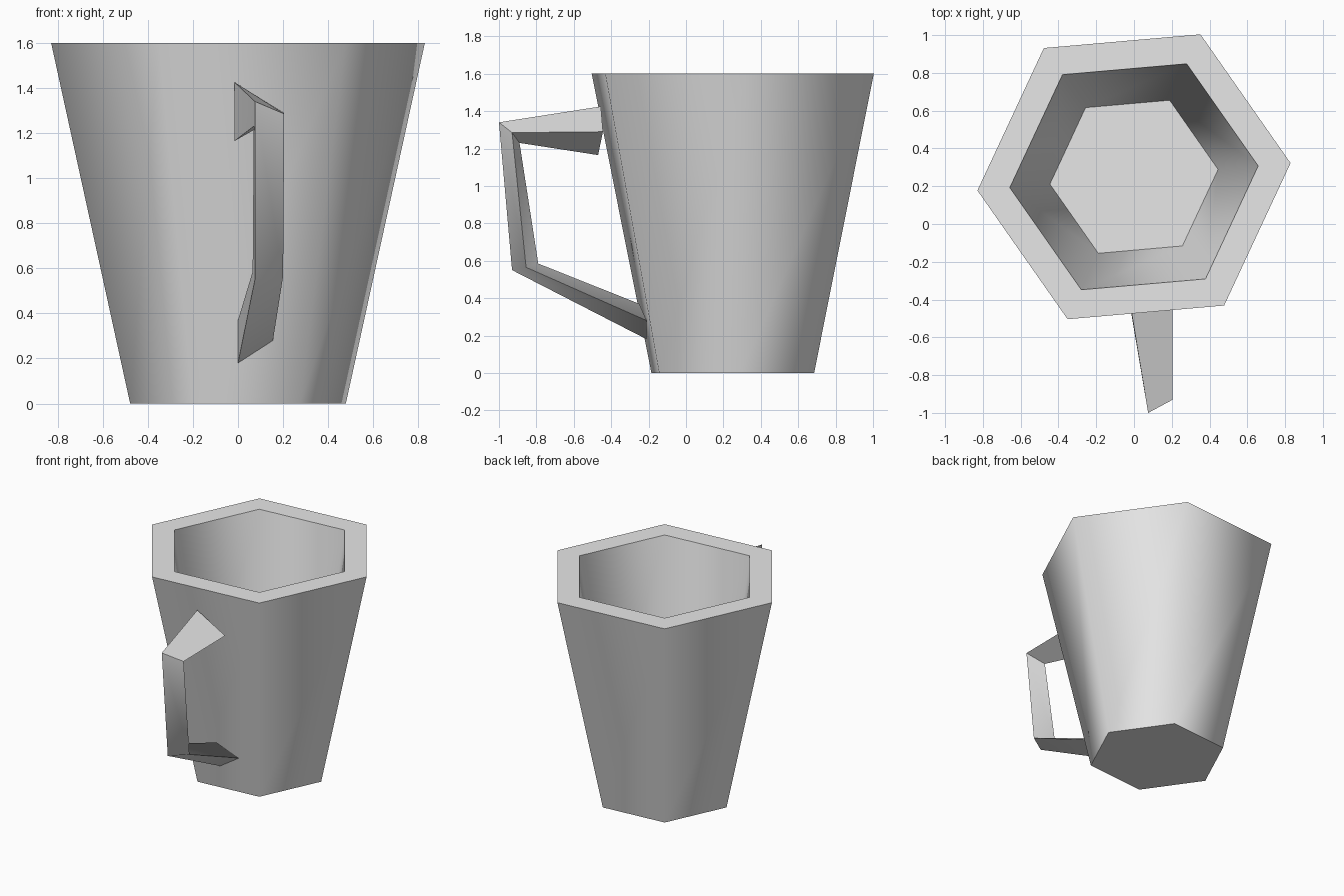
import bpy, bmesh, math

if "Cube" in bpy.data.objects:
    bpy.data.objects.remove(bpy.data.objects["Cube"])

grey = bpy.data.materials.new("light_grey")
grey.diffuse_color = (0.8, 0.8, 0.8, 1)
grey.use_nodes = True
grey.node_tree.nodes["Principled BSDF"].inputs["Base Color"].default_value = grey.diffuse_color


def loft(name, rings):
    """Bridge a list of equal-length point rings and cap both ends."""
    bm = bmesh.new()
    loops = [[bm.verts.new(p) for p in ring] for ring in rings]
    n = len(loops[0])
    for a, b in zip(loops, loops[1:]):
        for i in range(n):
            j = (i + 1) % n
            bm.faces.new((a[i], a[j], b[j], b[i]))
    bm.faces.new(loops[0][::-1])
    bm.faces.new(loops[-1])
    bmesh.ops.recalc_face_normals(bm, faces=bm.faces)
    mesh = bpy.data.meshes.new(name)
    bm.to_mesh(mesh)
    bm.free()
    mesh.materials.append(grey)
    obj = bpy.data.objects.new(name, mesh)
    bpy.context.collection.objects.link(obj)
    bpy.ops.object.select_all(action='DESELECT')
    obj.select_set(True)
    bpy.context.view_layer.objects.active = obj
    bpy.ops.object.shade_smooth_by_angle(angle=math.radians(65))
    return obj


def hexagon(r, z):
    angles = [math.radians(5 + 60 * i) for i in range(6)]
    return [(r * math.cos(a), 0.25 + r * math.sin(a), z) for a in angles]


# Cup: outside bottom, outer rim, inner rim, inside floor
loft("cup", [hexagon(0.48, 0), hexagon(0.832, 1.6),
             hexagon(0.66, 1.6), hexagon(0.447, 0.3)])

# Handle: triangular section from the upper wall, round two bends, to the lower wall
loft("handle", [
    [(-0.015, -0.455, 1.425), (0.205, -0.444, 1.29), (-0.015, -0.47, 1.165)],
    [(0.075, -1.0, 1.34), (0.205, -0.93, 1.285), (0.07, -0.89, 1.23)],
    [(0.075, -0.93, 0.55), (0.2, -0.855, 0.565), (0.065, -0.79, 0.585)],
    [(0.0, -0.21, 0.18), (0.155, -0.21, 0.28), (0.0, -0.25, 0.37)],
])
